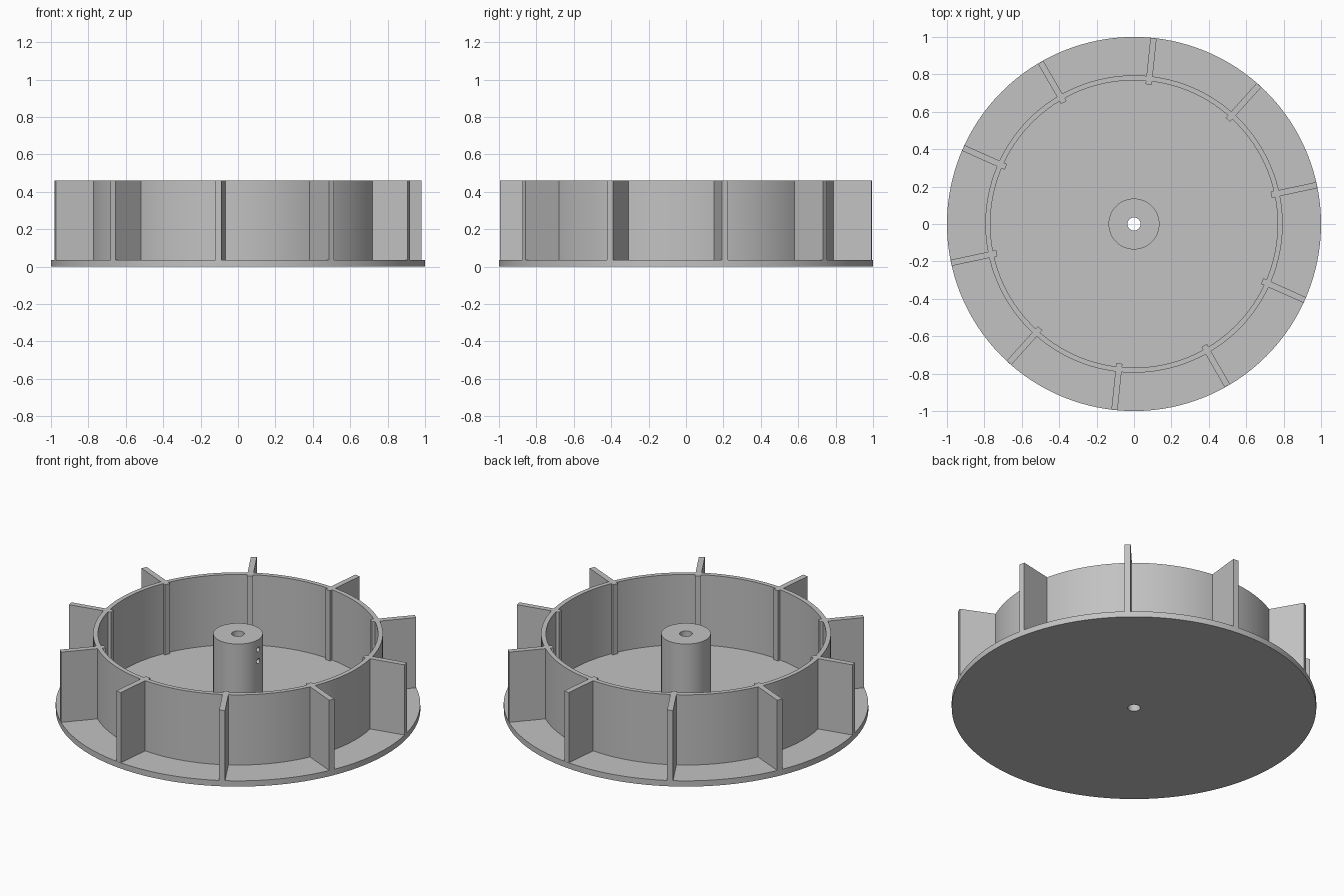
import bpy, bmesh, math
from mathutils import Matrix

cube = bpy.data.objects.get("Cube")
if cube:
    bpy.data.objects.remove(cube, do_unlink=True)

GREY = (0.54, 0.54, 0.54, 1)
grey = bpy.data.materials.new("plain grey")
grey.use_nodes = True
grey.diffuse_color = GREY
grey.node_tree.nodes["Principled BSDF"].inputs["Base Color"].default_value = GREY

BASE_TOP, TOP = 0.035, 0.46
BORE = 0.035


def make_object(name, bm):
    bmesh.ops.recalc_face_normals(bm, faces=bm.faces)
    mesh = bpy.data.meshes.new(name)
    bm.to_mesh(mesh)
    bm.free()
    mesh.materials.append(grey)
    obj = bpy.data.objects.new(name, mesh)
    bpy.context.collection.objects.link(obj)
    return obj


def select_only(obj):
    bpy.ops.object.select_all(action="DESELECT")
    obj.select_set(True)
    bpy.context.view_layer.objects.active = obj


def smooth(obj):
    select_only(obj)
    bpy.ops.object.shade_smooth_by_angle(angle=math.radians(30))


def tube(name, inner, outer, low, high, steps):
    """Revolve a rectangular section around the z axis."""
    bm = bmesh.new()
    section = [(inner, low), (outer, low), (outer, high), (inner, high)]
    verts = [bm.verts.new((r, 0, z)) for r, z in section]
    edges = [bm.edges.new((verts[i], verts[(i + 1) % 4])) for i in range(4)]
    bmesh.ops.spin(bm, geom=verts + edges, cent=(0, 0, 0), axis=(0, 0, 1),
                   angle=math.tau, steps=steps, use_merge=True)
    bmesh.ops.remove_doubles(bm, verts=bm.verts, dist=0.0001)
    return make_object(name, bm)


# Round base plate, ring wall and central hub
smooth(tube("base_plate", BORE, 1.0, 0, BASE_TOP, 128))
smooth(tube("ring_wall", 0.768, 0.795, BASE_TOP, TOP, 128))
hub = tube("hub", BORE, 0.136, BASE_TOP, TOP, 64)

# Two set screw holes through one side of the hub
bm = bmesh.new()
for z in (0.33, 0.4):
    place = Matrix.Translation((0.11, 0, z)) @ Matrix.Rotation(math.pi / 2, 4, "Y")
    bmesh.ops.create_cone(bm, cap_ends=True, segments=24, radius1=0.015,
                          radius2=0.015, depth=0.2, matrix=place)
cutter = make_object("screw_hole_cutter", bm)
cutter.hide_render = True
cut = hub.modifiers.new("screw_holes", "BOOLEAN")
cut.operation = "DIFFERENCE"
cut.solver = "EXACT"
cut.object = cutter
select_only(hub)
bpy.ops.object.modifier_apply(modifier=cut.name)
bpy.data.objects.remove(cutter, do_unlink=True)
smooth(hub)

# Ten radial blades that pass through the ring wall
INNER, OUTER, THICK, COUNT = 0.75, 0.999, 0.033, 10
for i in range(COUNT):
    turn = Matrix.Rotation(math.radians(12) + i * math.tau / COUNT, 4, "Z")
    shift = Matrix.Translation(((INNER + OUTER) / 2, 0, (BASE_TOP + TOP) / 2))
    size = Matrix.Diagonal((OUTER - INNER, THICK, TOP - BASE_TOP, 1))
    bm = bmesh.new()
    bmesh.ops.create_cube(bm, size=1, matrix=turn @ shift @ size)
    make_object(f"blade_{i + 1}", bm)
